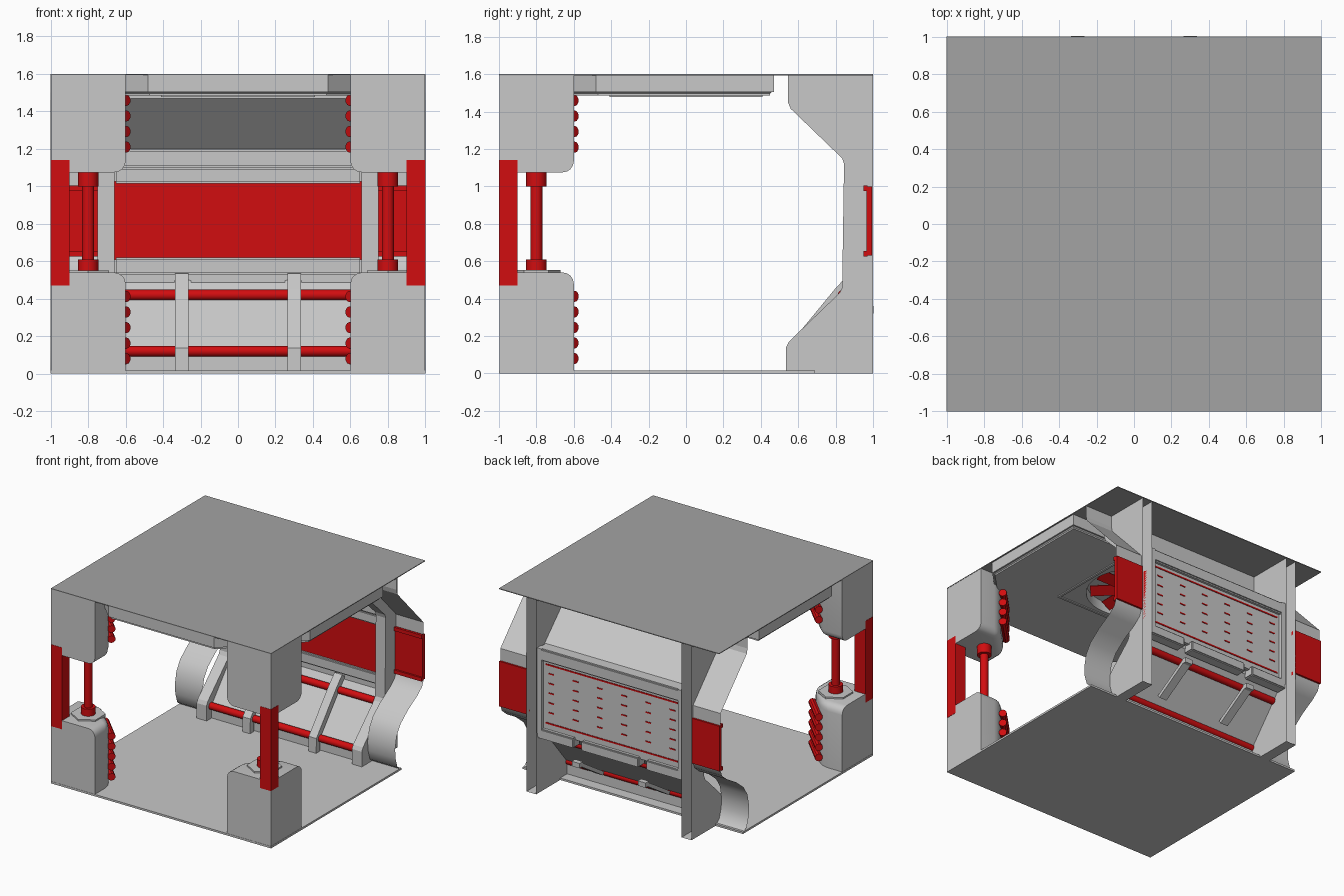
import bpy, bmesh, math
from mathutils import Matrix, Vector

if "Cube" in bpy.data.objects:
    bpy.data.objects.remove(bpy.data.objects["Cube"])


def material(name, col):
    m = bpy.data.materials.new(name)
    m.diffuse_color = (*col, 1)
    m.use_nodes = True
    m.node_tree.nodes["Principled BSDF"].inputs["Base Color"].default_value = m.diffuse_color
    return m


GREY = material("light grey", (0.58, 0.58, 0.58))
DARK = material("roof grey", (0.37, 0.37, 0.37))
RED = material("red", (0.64, 0.004, 0.005))


def finish(name, bm, mat, smooth=False):
    me = bpy.data.meshes.new(name)
    bm.to_mesh(me)
    bm.free()
    me.materials.append(mat)
    ob = bpy.data.objects.new(name, me)
    bpy.context.collection.objects.link(ob)
    if smooth:
        bpy.ops.object.select_all(action='DESELECT')
        ob.select_set(True)
        bpy.context.view_layer.objects.active = ob
        bpy.ops.object.shade_smooth_by_angle(angle=math.radians(35))
    return ob


def add_box(bm, x0, x1, y0, y1, z0, z1):
    mat = Matrix.Translation(((x0 + x1) / 2, (y0 + y1) / 2, (z0 + z1) / 2))
    bmesh.ops.create_cube(bm, size=1, matrix=mat @ Matrix.Diagonal((x1 - x0, y1 - y0, z1 - z0, 1)))


def box(name, x0, x1, y0, y1, z0, z1, mat=GREY, bevel=0):
    bm = bmesh.new()
    add_box(bm, x0, x1, y0, y1, z0, z1)
    if bevel:
        bmesh.ops.bevel(bm, geom=bm.edges[:], offset=bevel, segments=2, affect='EDGES')
    return finish(name, bm, mat, bevel > 0)


def add_tube(bm, a, b, r, seg=16):
    a, b = Vector(a), Vector(b)
    d = b - a
    mat = Matrix.Translation((a + b) / 2) @ d.to_track_quat('Z', 'Y').to_matrix().to_4x4()
    bmesh.ops.create_cone(bm, cap_ends=True, segments=seg, radius1=r, radius2=r, depth=d.length, matrix=mat)


def tubes(name, items, mat=RED, seg=16):
    bm = bmesh.new()
    for a, b, r in items:
        add_tube(bm, a, b, r, seg)
    return finish(name, bm, mat, True)


def strip(name, prof, x0, x1, mat=GREY, thick=0.0, smooth=False):
    """Sheet following a (y, z) profile between two x positions."""
    bm = bmesh.new()
    a = [bm.verts.new((x0, y, z)) for y, z in prof]
    b = [bm.verts.new((x1, y, z)) for y, z in prof]
    for i in range(len(prof) - 1):
        bm.faces.new((a[i], b[i], b[i + 1], a[i + 1]))
    ob = finish(name, bm, mat, smooth)
    if thick:
        s = ob.modifiers.new("thickness", 'SOLIDIFY')
        s.thickness = thick
        s.offset = -1
    return ob


def extrude_plan(bm, plan, z0, z1):
    f = bm.faces.new([bm.verts.new((x, y, z0)) for x, y in plan])
    r = bmesh.ops.extrude_face_region(bm, geom=[f])
    for v in r["geom"]:
        if isinstance(v, bmesh.types.BMVert):
            v.co.z = z1
    bmesh.ops.recalc_face_normals(bm, faces=bm.faces[:])


# Floor, roof plate
box("floor", -1, 1, -1, 0.69, 0, 0.016)
box("roof_plate", -1, 1, -1, 1, 1.594, 1.6, DARK)

# Ceiling slab with cut front corners and a round fan recess
bm = bmesh.new()
extrude_plan(bm, [(-0.48, -0.995), (0.48, -0.995), (0.99, -0.48), (0.99, 0.47), (-0.99, 0.47), (-0.99, -0.48)],
             1.485, 1.595)
edges = [e for e in bm.edges if all(v.co.z < 1.5 for v in e.verts)]
bmesh.ops.bevel(bm, geom=edges, offset=0.02, segments=3, affect='EDGES')
slab = finish("ceiling_slab", bm, GREY, True)
cutter = tubes("fan_recess_cutter", [((0, 0, 1.4), (0, 0, 1.57), 0.36)], GREY, 40)
cutter.hide_render = True
cutter.hide_set(True)
cut = slab.modifiers.new("fan recess", 'BOOLEAN')
cut.operation = 'DIFFERENCE'
cut.object = cutter

# Ceiling fan and its square frame
bm = bmesh.new()
for s in (-1, 1):
    add_box(bm, -0.41, 0.41, s * 0.4 - 0.01, s * 0.4 + 0.01, 1.477, 1.488)
    add_box(bm, s * 0.4 - 0.01, s * 0.4 + 0.01, -0.41, 0.41, 1.477, 1.488)
finish("fan_frame", bm, GREY)
bm = bmesh.new()
add_tube(bm, (0, 0, 1.49), (0, 0, 1.57), 0.07)
for i in range(8):
    m = (Matrix.Rotation(i * math.pi / 4, 4, 'Z') @ Matrix.Translation((0.19, 0, 1.52))
         @ Matrix.Rotation(0.5, 4, 'X') @ Matrix.Diagonal((0.28, 0.09, 0.008, 1)))
    bmesh.ops.create_cube(bm, size=1, matrix=m)
finish("fan", bm, RED)

# Front corner pillars
for side, s in (("left", -1), ("right", 1)):
    plan = [(s * x, y) for x, y in ((0.998, -0.998), (0.998, -0.6), (0.81, -0.6), (0.6, -0.81), (0.6, -0.998))]
    for level, z0, z1, tip in (("lower", 0, 0.54, 0.54), ("upper", 1.075, 1.594, 1.075)):
        bm = bmesh.new()
        extrude_plan(bm, plan, z0, z1)
        sel = []
        for e in bm.edges:
            p, q = (v.co for v in e.verts)
            outer = (abs(p.x) > 0.99 and abs(q.x) > 0.99) or (p.y < -0.99 and q.y < -0.99)
            if not outer and (abs(p.z - q.z) > 0.1 or (abs(p.z - tip) < 0.001 and abs(q.z - tip) < 0.001)):
                sel.append(e)
        bmesh.ops.bevel(bm, geom=sel, offset=0.06, segments=4, profile=0.5, affect='EDGES')
        finish(f"{side}_{level}_pillar", bm, GREY, True)
        base = 0.08 if level == "lower" else 1.21
        tubes(f"{side}_{level}_pillar_rungs",
              [((s * 0.595, -0.79, base + i * 0.083), (s * 0.79, -0.595, base + i * 0.083), 0.03)
               for i in range(5)], RED, 10)
    # Red corner post and piston between the blocks
    box(f"{side}_corner_post", *sorted((s * 1, s * 0.9)), -1, -0.9, 0.47, 1.14, RED)
    c = (s * 0.8, -0.8)
    tubes(f"{side}_piston", [((*c, 0.54), (*c, 1.08), 0.032), ((*c, 0.55), (*c, 0.61), 0.055),
                             ((*c, 1.0), (*c, 1.08), 0.055)])
    tubes(f"{side}_piston_base", [((*c, 0.53), (*c, 0.552), 0.13)], GREY, 6)

    # Rear rib, open at the back
    prof = [(1, 0), (0.535, 0), (0.535, 0.14), (0.55, 0.17), (0.82, 0.43), (0.835, 0.46), (0.845, 1.12),
            (0.835, 1.15), (0.56, 1.415), (0.545, 1.45), (0.545, 1.595), (1, 1.595)]
    bm = bmesh.new()
    rows = [[bm.verts.new((s * x, y, z)) for y, z in prof] for x in (0.66, 0.75)]
    for r in rows:
        bm.faces.new(r)
    for i in range(len(prof) - 1):
        bm.faces.new((rows[0][i], rows[1][i], rows[1][i + 1], rows[0][i + 1]))
    bmesh.ops.recalc_face_normals(bm, faces=bm.faces[:])
    finish(f"{side}_rear_rib", bm, GREY)

    # Outer side panels: curved below, red in the middle, sloped above
    xa, xb = sorted((s * 0.75, s * 1))
    strip(f"{side}_curved_panel", [(0.69, 0), (0.64, 0.04), (0.615, 0.12), (0.61, 0.2), (0.63, 0.3), (0.68, 0.38),
                                   (0.78, 0.46), (0.9, 0.53), (0.96, 0.58), (0.98, 0.63)], xa, xb, smooth=True)
    box(f"{side}_red_panel", xa, xb, 0.965, 0.995, 0.63, 1.0, RED)
    for z in (0.64, 0.99):
        box(f"{side}_red_panel_rim", xa, xb, 0.95, 0.97, z - 0.015, z + 0.015, RED)
    strip(f"{side}_sloped_panel", [(0.98, 1.0), (0.98, 1.1), (0.64, 1.46), (0.63, 1.5), (0.63, 1.595)], xa, xb)

# Rear wall: sloped panels, red screen, trims
strip("lower_wall_panel", [(0.6, 0), (0.6, 0.12), (0.85, 0.42), (0.91, 0.5), (0.91, 0.54)], -0.66, 0.66)
strip("upper_wall_panel", [(0.91, 1.18), (0.62, 1.47), (0.62, 1.595)], -0.66, 0.66)
box("red_screen", -0.66, 0.66, 0.9, 0.93, 0.6, 1.03, RED)
box("screen_back", -0.66, 0.66, 0.93, 0.96, 0.52, 1.15)
box("screen_lower_trim", -0.66, 0.66, 0.88, 0.94, 0.53, 0.62, bevel=0.01)
box("screen_upper_trim", -0.66, 0.66, 0.88, 0.94, 1.015, 1.1, bevel=0.01)
box("upper_beam", -0.66, 0.66, 0.87, 0.99, 1.1, 1.2, bevel=0.01)
for name, x0, x1 in (("left", -0.66, -0.33), ("middle", -0.26, 0.26), ("right", 0.33, 0.66)):
    box(f"{name}_lower_beam", x0, x1, 0.9, 0.99, 0.46, 0.54, bevel=0.008)

# Diagonal braces between the lower panels
for s in (-1, 1):
    xa, xb = s * 0.3 - 0.035, s * 0.3 + 0.035
    strip("lower_brace", [(0.585, 0), (0.585, 0.12), (0.835, 0.42), (0.91, 0.5)], xa, xb, thick=-0.05)
    box("brace_foot", xa, xb, 0.96, 1.003, 0.32, 0.36)
    strip("brace_arm", [(0.68, 0.17), (0.98, 0.36)], xa, xb, thick=0.03)
    box("back_post", *sorted((s * 0.62, s * 0.66)), 0.94, 0.99, 0.5, 1.2)

# Red rails across the lower wall
tubes("cross_rails", [((-0.66, y, z), (0.66, y, z), 0.028) for y, z in ((0.59, 0.12), (0.84, 0.42))])

# Red slots on the back of the screen
bm = bmesh.new()
for i in range(6):
    for j in range(5):
        x, z = -0.55 + i * 0.22, 0.68 + j * 0.08
        add_box(bm, x - 0.025, x + 0.025, 0.958, 0.964, z - 0.005, z + 0.005)
for z in (0.59, 1.07):
    add_box(bm, -0.6, 0.6, 0.958, 0.964, z - 0.006, z + 0.006)
finish("back_slots", bm, RED)
